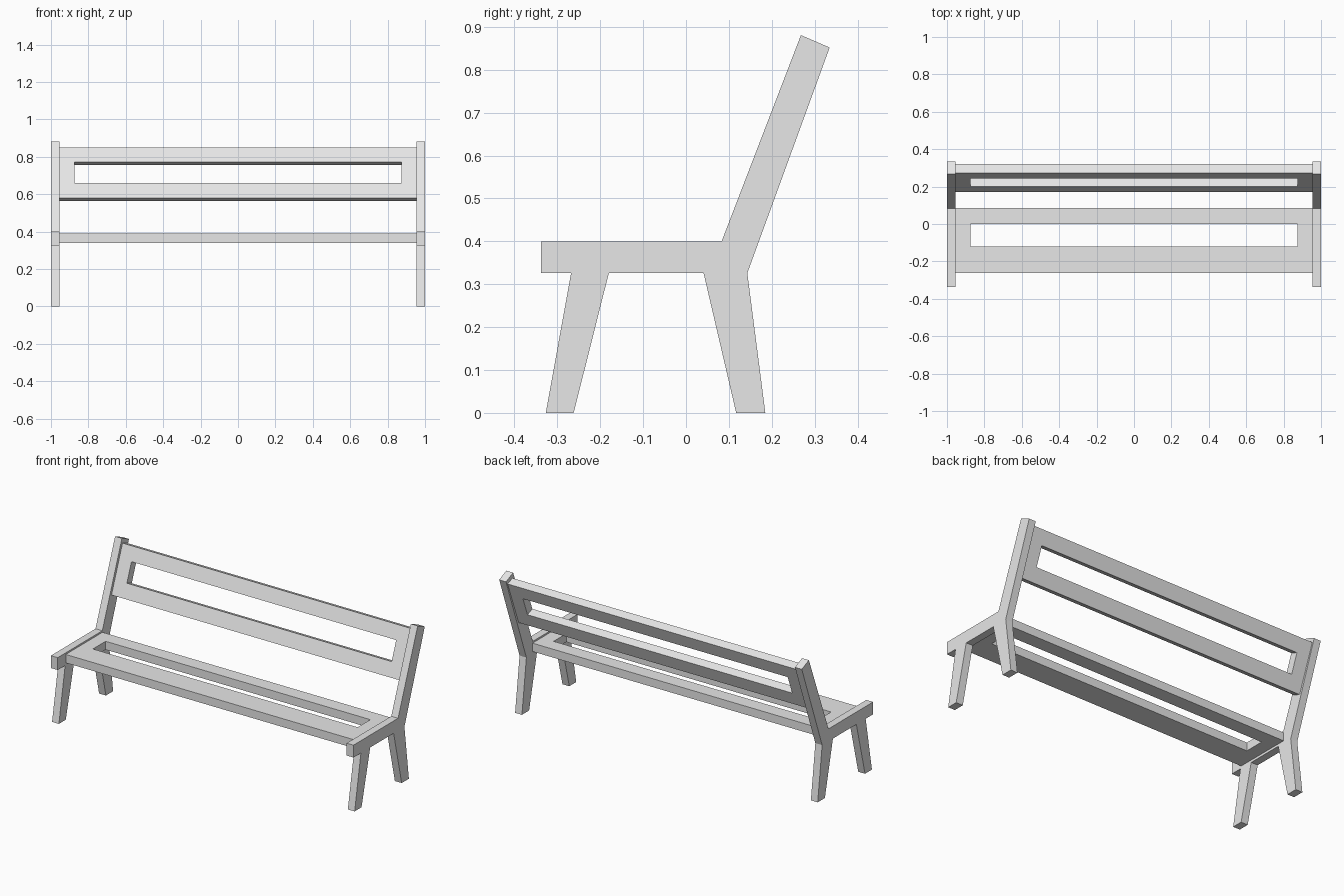
import bpy
import bmesh
from math import radians
from mathutils import Matrix, Vector

cube = bpy.data.objects.get("Cube")
if cube:
    bpy.data.objects.remove(cube, do_unlink=True)

grey = bpy.data.materials.new("light grey")
grey.use_nodes = True
colour = (0.8, 0.8, 0.8, 1)
grey.diffuse_color = colour
grey.node_tree.nodes["Principled BSDF"].inputs["Base Color"].default_value = colour

HALF_LENGTH = 1.0
INNER = 0.955       # inner face of the side frames
SLOT = 0.875        # half length of the slots


def finish(name, bm):
    bmesh.ops.recalc_face_normals(bm, faces=bm.faces)
    mesh = bpy.data.meshes.new(name)
    bm.to_mesh(mesh)
    bm.free()
    mesh.materials.append(grey)
    obj = bpy.data.objects.new(name, mesh)
    bpy.context.collection.objects.link(obj)
    return obj


def side_frame(name, x0, x1):
    """Leg, seat rail and back post in one extruded outline (y, z)."""
    outline = [(-0.338, 0.326), (-0.268, 0.326), (-0.327, 0), (-0.262, 0),
               (-0.18, 0.326), (0.041, 0.326), (0.117, 0), (0.185, 0),
               (0.143, 0.326), (0.335, 0.852), (0.268, 0.881),
               (0.083, 0.4), (-0.338, 0.4)]
    bm = bmesh.new()
    face = bm.faces.new([bm.verts.new((x0, y, z)) for y, z in outline])
    out = bmesh.ops.extrude_face_region(bm, geom=[face])
    moved = [v for v in out["geom"] if isinstance(v, bmesh.types.BMVert)]
    bmesh.ops.translate(bm, vec=(x1 - x0, 0, 0), verts=moved)
    return finish(name, bm)


def slotted_panel(name, rows, thickness, matrix):
    """Panel with one long slot; rows are its edge and slot lines."""
    cols = (-INNER, -SLOT, SLOT, INNER)
    bm = bmesh.new()
    grid = [[bm.verts.new((x, y, 0)) for x in cols] for y in rows]
    for j in range(3):
        for i in range(3):
            if (i, j) != (1, 1):
                bm.faces.new((grid[j][i], grid[j][i + 1],
                              grid[j + 1][i + 1], grid[j + 1][i]))
    out = bmesh.ops.extrude_face_region(bm, geom=bm.faces[:])
    moved = [v for v in out["geom"] if isinstance(v, bmesh.types.BMVert)]
    bmesh.ops.translate(bm, vec=(0, 0, -thickness), verts=moved)
    # Merge the flat grid into clean faces
    bmesh.ops.transform(bm, matrix=matrix, verts=bm.verts)
    return finish(name, bm)


# Side frames
side_frame("left_side_frame", INNER, HALF_LENGTH)
side_frame("right_side_frame", -HALF_LENGTH, -INNER)

# Flat seat
slotted_panel("seat", (-0.262, -0.12, 0.0, 0.085), 0.05,
              Matrix.Translation(Vector((0, 0, 0.39))))

# Leaning backrest
lean = Matrix.Translation(Vector((0, 0.17, 0.58))) @ Matrix.Rotation(radians(69), 4, 'X')
slotted_panel("backrest", (0, 0.086, 0.206, 0.29), 0.049, lean)
